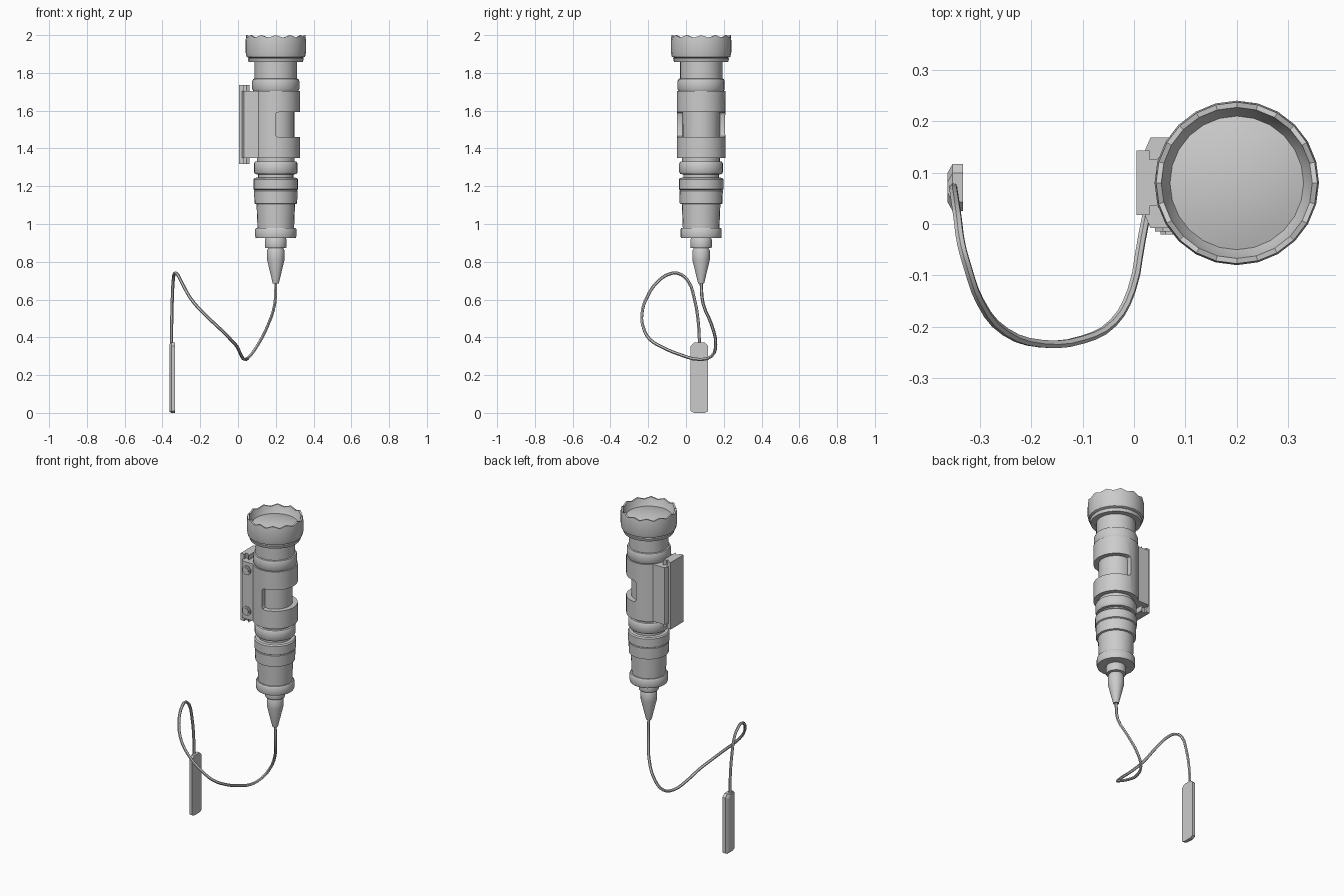
import bpy, bmesh
from math import sin, cos, pi, radians

if "Cube" in bpy.data.objects:
    bpy.data.objects.remove(bpy.data.objects["Cube"])

CX, CY = 0.2, 0.08   # axis of the torch
SEG = 24


def finish(name, bm, smooth=True):
    bmesh.ops.remove_doubles(bm, verts=bm.verts, dist=1e-5)
    bmesh.ops.recalc_face_normals(bm, faces=bm.faces)
    me = bpy.data.meshes.new(name)
    bm.to_mesh(me)
    bm.free()
    ob = bpy.data.objects.new(name, me)
    bpy.context.collection.objects.link(ob)
    if smooth:
        shade(ob)
    return ob


def activate(ob):
    bpy.ops.object.select_all(action='DESELECT')
    ob.select_set(True)
    bpy.context.view_layer.objects.active = ob


def shade(ob):
    activate(ob)
    bpy.ops.object.shade_smooth_by_angle(angle=radians(32))


def lathe(name, profile, scallop=0.0):
    """Spin (radius, z) points round the torch axis; points at the rim may be scalloped."""
    bm = bmesh.new()
    rings = []
    for r, z in profile:
        ring = []
        for i in range(SEG):
            a = 2 * pi * i / SEG
            dz = -scallop if z > 1.99 and i % 2 else 0
            ring.append(bm.verts.new((CX + r * cos(a), CY + r * sin(a), z + dz)))
        rings.append(ring)
    for a, b in zip(rings, rings[1:]):
        for i in range(SEG):
            j = (i + 1) % SEG
            bm.faces.new((a[i], a[j], b[j], b[i]))
    for ring in (rings[0], rings[-1]):
        bm.faces.new(ring)
    return finish(name, bm)


def extrude(name, pts, vec, smooth=False):
    """Extrude a closed outline of 3D points along vec."""
    bm = bmesh.new()
    f = bm.faces.new([bm.verts.new(p) for p in pts])
    g = bmesh.ops.extrude_face_region(bm, geom=[f])
    bmesh.ops.translate(bm, vec=vec, verts=[v for v in g['geom'] if isinstance(v, bmesh.types.BMVert)])
    return finish(name, bm, smooth)


def prism(name, xy, z0, z1, smooth=False):
    return extrude(name, [(x, y, z0) for x, y in xy], (0, 0, z1 - z0), smooth)


# Head: scalloped bezel, recess and domed lens
lathe("head", [(0.112, 1.857), (0.143, 1.857), (0.148, 1.875), (0.143, 1.88), (0.155, 1.885),
               (0.16, 1.91), (0.16, 1.97), (0.157, 2.0), (0.147, 2.0), (0.14, 1.97), (0.13, 1.95)],
      scallop=0.014)
lathe("lens", [(0.132, 1.94), (0.13, 1.95), (0.105, 1.957), (0.07, 1.964), (0.035, 1.968), (0.008, 1.969)])

# Body tube with its collars
lathe("neck", [(0.108, 1.70), (0.12, 1.705), (0.125, 1.715), (0.125, 1.755), (0.12, 1.768),
               (0.112, 1.77), (0.112, 1.86)])
lathe("body", [(0.098, 1.32), (0.1, 1.72)])
lathe("tail_ring", [(0.095, 1.262), (0.11, 1.265), (0.116, 1.275), (0.116, 1.32), (0.11, 1.33),
                    (0.1, 1.332), (0.1, 1.352)])
lathe("tail_cap", [(0.05, 0.925), (0.106, 0.925), (0.109, 0.935), (0.109, 0.972), (0.104, 0.98),
                   (0.097, 0.98), (0.102, 1.105), (0.113, 1.108), (0.115, 1.176), (0.112, 1.18),
                   (0.118, 1.184), (0.118, 1.236), (0.112, 1.244), (0.094, 1.246), (0.094, 1.27)])
lathe("cable_boot", [(0.016, 0.685), (0.046, 0.81), (0.046, 0.86), (0.04, 0.872),
                     (0.055, 0.874), (0.057, 0.88), (0.057, 0.918), (0.05, 0.93)])

# Clamp: round barrel with two flat jaws, open window on the outer side
arc = [radians(135 - 15 * i) for i in range(19)]
outline = [(0.022, 0.145), (0.032, 0.168), (0.112, 0.168)]
outline += [(CX + 0.128 * cos(a), CY + 0.128 * sin(a)) for a in arc]
outline += [(0.112, -0.008), (0.032, -0.008), (0.022, 0.015)]
clamp = prism("clamp", outline, 1.35, 1.705)
x0, z0, z1, c = 0.198, 1.46, 1.592, 0.016
window = extrude("window_cutter", [(0.4, -0.1, z0), (0.4, -0.1, z1), (x0 + c, -0.1, z1),
                                   (x0 + c * .3, -0.1, z1 - c * .3), (x0, -0.1, z1 - c),
                                   (x0, -0.1, z0 + c), (x0 + c * .3, -0.1, z0 + c * .3),
                                   (x0 + c, -0.1, z0)], (0, 0.4, 0))
window.hide_render = True
mod = clamp.modifiers.new("window", 'BOOLEAN')
mod.operation, mod.object, mod.solver = 'DIFFERENCE', window, 'EXACT'
activate(clamp)
bpy.ops.object.modifier_apply(modifier=mod.name)
bpy.data.objects.remove(window)
shade(clamp)

# Mounting rail: flat plate and narrower core
prism("rail", [(0.005, 0.018), (0.03, 0.018), (0.03, 0.035), (0.045, 0.035), (0.06, 0.018),
               (0.06, 0.143), (0.045, 0.126), (0.03, 0.126), (0.03, 0.143), (0.005, 0.143)],
      1.318, 1.735)

# Clamp screws
for i, z in enumerate((1.656, 1.403)):
    for label, r, y in (("head", 0.029, -0.015), ("centre", 0.018, -0.02)):
        pts = [(0.068 + r * cos(k * pi / 4 + .4), 0.0, z + r * sin(k * pi / 4 + .4)) for k in range(8)]
        extrude(f"screw_{label}_{i + 1}", pts, (0, y, 0))

# Cable
path = [(.2, .08, .70), (.195, .09, .58), (.16, .135, .468), (.105, .157, .36), (.062, .135, .30),
        (.037, .07, .283), (.015, -.03, .308), (-.005, -.13, .35), (-.04, -.192, .39),
        (-.1, -.225, .45), (-.18, -.233, .525), (-.25, -.21, .605), (-.3, -.15, .695),
        (-.325, -.08, .738), (-.336, -.04, .738), (-.343, .01, .70), (-.348, .045, .60),
        (-.351, .065, .48), (-.352, .072, .35)]
cu = bpy.data.curves.new("cable", 'CURVE')
cu.dimensions = '3D'
cu.bevel_depth, cu.bevel_resolution, cu.resolution_u = 0.0085, 1, 3
cu.use_fill_caps = True
sp = cu.splines.new('BEZIER')
sp.bezier_points.add(len(path) - 1)
for bp, p in zip(sp.bezier_points, path):
    bp.co = p
    bp.handle_left_type = bp.handle_right_type = 'AUTO'
cable = bpy.data.objects.new("cable", cu)
bpy.context.collection.objects.link(cable)
activate(cable)
bpy.ops.object.convert(target='MESH')
bpy.ops.object.shade_smooth_by_angle(angle=radians(50))

# Pressure switch: chamfered pad tapering to its outer face
bm = bmesh.new()
loops = []
for x, s in ((-0.333, 0), (-0.353, 0), (-0.363, 0.018)):
    a, b, lo, hi, k = 0.025 + s, 0.117 - s, s * .4, 0.372 - s * .4, 0.018
    loops.append([bm.verts.new((x, y, z)) for y, z in (
        (a + k, lo), (b - k, lo), (b, lo + k * .5), (b, hi - k), (b - k, hi),
        (a + k, hi), (a, hi - k), (a, lo + k * .5))])
for p, q in zip(loops, loops[1:]):
    for i in range(8):
        bm.faces.new((p[i], p[(i + 1) % 8], q[(i + 1) % 8], q[i]))
bm.faces.new(loops[0])
bm.faces.new(loops[-1])
finish("pressure_switch", bm, False)
